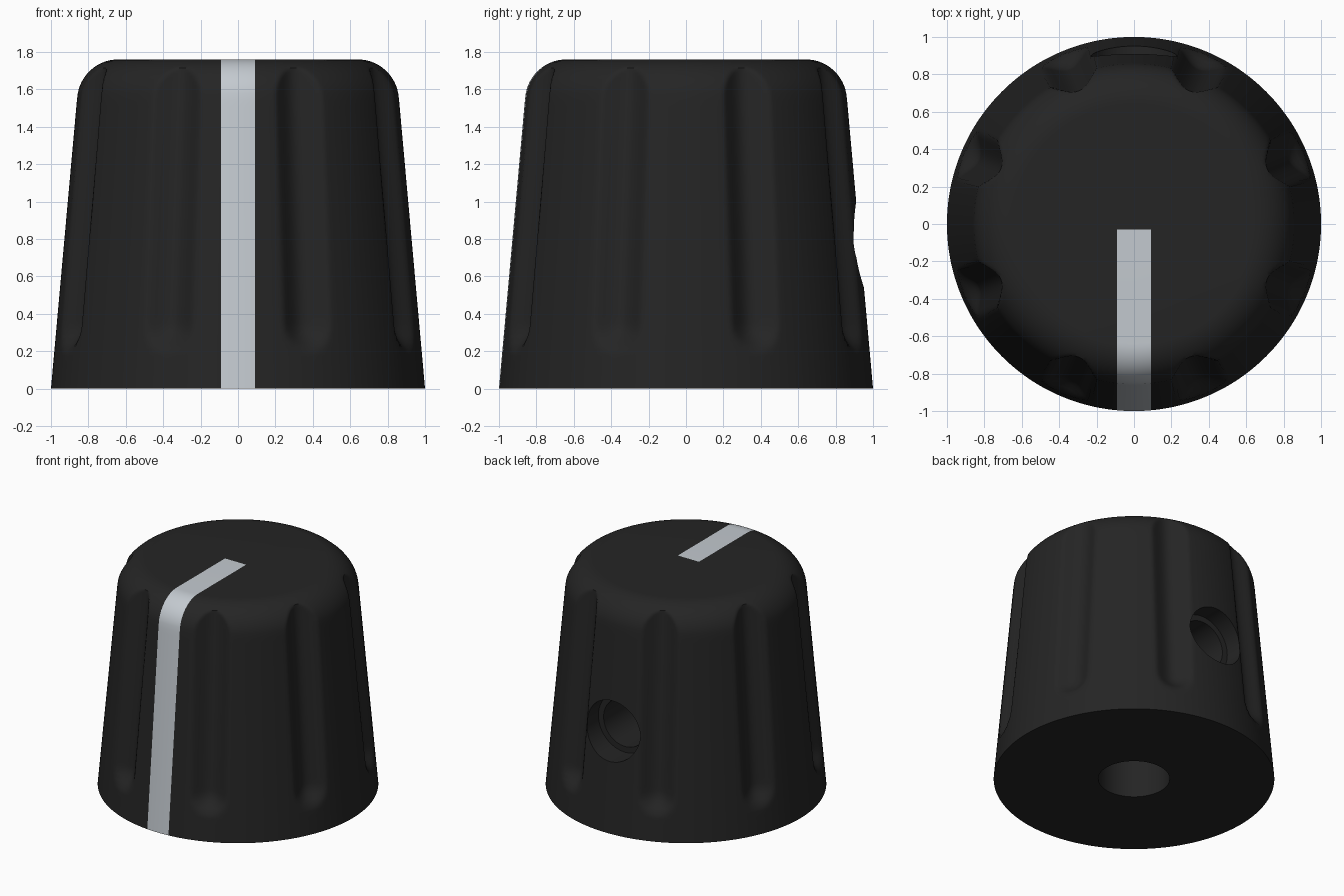
import bpy, bmesh, math
from mathutils import Vector

if "Cube" in bpy.data.objects:
    bpy.data.objects.remove(bpy.data.objects["Cube"])

SEGS = 320
HEIGHT, FILLET, FILLET_R, FILLET_Z = 1.76, 0.22, 0.64, 1.54
STRIPE = 0.092


def material(name, rgb):
    m = bpy.data.materials.new(name)
    m.diffuse_color = (*rgb, 1.0)
    m.use_nodes = True
    m.node_tree.nodes["Principled BSDF"].inputs["Base Color"].default_value = m.diffuse_color
    return m


def wall(z):
    """Radius of the tapered side."""
    return 1.0 - 0.09 * z


def groove_depth(angle, z):
    """Eight soft flutes with rounded lower ends."""
    step = math.pi / 4
    off = (angle % step) - step / 2
    q = math.hypot(off * wall(z), min(0.0, z - 0.34)) / 0.14
    return 0.075 * (1 - q ** 2) ** 1.4 if q < 1 else 0.0


# Outline: tapered side, then rounded shoulder
profile = [(wall(z), z) for z in (1.54 * i / 44 for i in range(45))]
for i in range(1, 17):
    a = math.radians(5 + 85 * i / 16)
    profile.append((FILLET_R + FILLET * math.cos(a), FILLET_Z + FILLET * math.sin(a)))

# Fluted knob body
bm = bmesh.new()
rings = []
for r, z in profile:
    ring = []
    for k in range(SEGS):
        a = 2 * math.pi * k / SEGS
        rr = min(r, wall(z) - groove_depth(a, z))
        ring.append(bm.verts.new((rr * math.cos(a), rr * math.sin(a), z)))
    rings.append(ring)
for lo, hi in zip(rings, rings[1:]):
    for k in range(SEGS):
        n = (k + 1) % SEGS
        bm.faces.new((lo[k], lo[n], hi[n], hi[k]))
bm.faces.new(rings[0][::-1])
top_face = bm.faces.new(rings[-1])

# Pointer stripe, cut into the top and front of the body
geom = [top_face, *top_face.edges, *top_face.verts]
bmesh.ops.bisect_plane(bm, geom=geom, plane_co=(0, -0.03, 0), plane_no=(0, 1, 0), dist=1e-5)
for x in (-STRIPE, STRIPE):
    geom = bm.verts[:] + bm.edges[:] + bm.faces[:]
    bmesh.ops.bisect_plane(bm, geom=geom, plane_co=(x, 0, 0), plane_no=(1, 0, 0), dist=1e-5)
bm.normal_update()
for f in bm.faces:
    c = f.calc_center_median()
    if abs(c.x) < STRIPE and c.y < -0.03 and f.normal.z > -0.5:
        f.material_index = 1

mesh = bpy.data.meshes.new("knob_body")
bm.to_mesh(mesh)
bm.free()
mesh.materials.append(material("black plastic", (0.018, 0.018, 0.018)))
mesh.materials.append(material("pale grey stripe", (0.55, 0.59, 0.63)))
knob = bpy.data.objects.new("knob_body", mesh)
bpy.context.collection.objects.link(knob)
bpy.context.view_layer.objects.active = knob


def drill(name, radius, start, end):
    """Cut a round hole between two points."""
    start, end = Vector(start), Vector(end)
    axis = end - start
    bpy.ops.mesh.primitive_cylinder_add(vertices=64, radius=radius, depth=axis.length,
                                        location=(start + end) / 2,
                                        rotation=axis.to_track_quat('Z', 'Y').to_euler())
    cutter = bpy.context.object
    cutter.name = name
    cutter.hide_render = True
    mod = knob.modifiers.new(name, 'BOOLEAN')
    mod.operation = 'DIFFERENCE'
    mod.solver = 'EXACT'
    mod.object = cutter
    bpy.context.view_layer.objects.active = knob
    bpy.ops.object.modifier_apply(modifier=name)
    bpy.data.objects.remove(cutter, do_unlink=True)


# Shaft bore underneath, stepped set-screw hole at the back
drill("shaft_bore", 0.255, (0, 0, -0.2), (0, 0, 1.2))
drill("screw_recess", 0.23, (0, 0.76, 0.77), (0, 1.2, 0.77))
drill("screw_hole", 0.185, (0, 0.05, 0.77), (0, 0.9, 0.77))

bpy.ops.object.select_all(action='DESELECT')
knob.select_set(True)
bpy.context.view_layer.objects.active = knob
bpy.ops.object.shade_smooth_by_angle(angle=math.radians(35))
